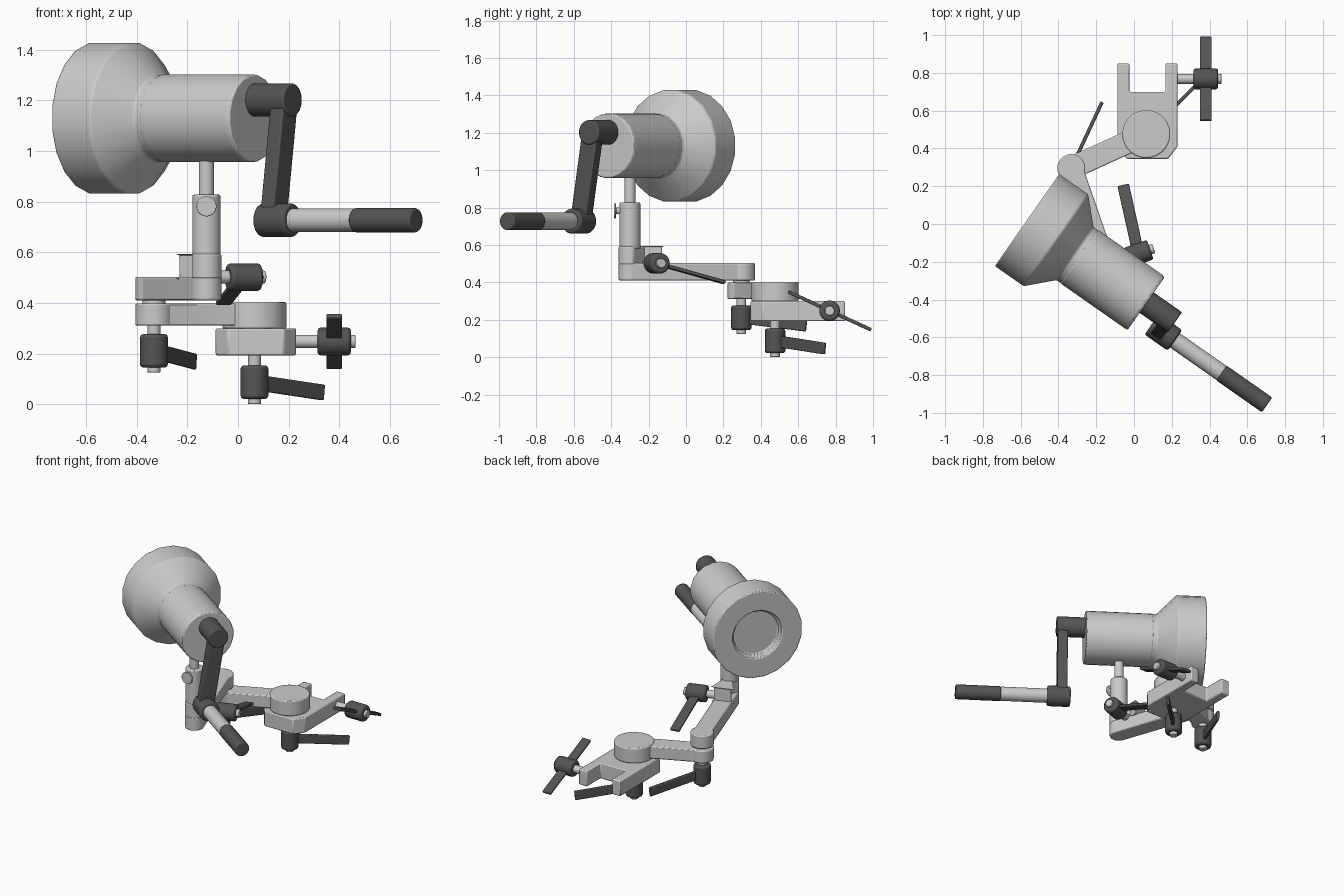
import bpy, bmesh, math
from mathutils import Vector as V, Matrix

if "Cube" in bpy.data.objects:
    bpy.data.objects.remove(bpy.data.objects["Cube"])

dark = bpy.data.materials.new("dark_metal")
dark.diffuse_color = (0.09, 0.09, 0.09, 1)
dark.use_nodes = True
dark.node_tree.nodes["Principled BSDF"].inputs["Base Color"].default_value = dark.diffuse_color
UP = V((0, 0, 1))


def finish(name, bm, mat=None, bevel=0.007):
    bmesh.ops.recalc_face_normals(bm, faces=bm.faces)
    me = bpy.data.meshes.new(name)
    bm.to_mesh(me)
    bm.free()
    ob = bpy.data.objects.new(name, me)
    bpy.context.collection.objects.link(ob)
    if mat:
        me.materials.append(mat)
    bpy.ops.object.select_all(action='DESELECT')
    bpy.context.view_layer.objects.active = ob
    ob.select_set(True)
    bpy.ops.object.shade_smooth_by_angle(angle=math.radians(30))
    if bevel:
        mod = ob.modifiers.new("soft_edges", 'BEVEL')
        mod.width, mod.segments = bevel, 2
        mod.limit_method, mod.angle_limit = 'ANGLE', math.radians(32)
    return ob


def lathe(name, origin, axis, profile, mat=None, sides=32, bevel=0.007):
    """Revolve (distance, radius) pairs about an axis and cap both ends."""
    origin, a = V(origin), V(axis).normalized()
    u = UP if abs(a.z) < 0.9 else V((1, 0, 0))
    u = (u - a * u.dot(a)).normalized()
    w = a.cross(u)
    bm = bmesh.new()
    rings = []
    for s, r in profile:
        angs = [2 * math.pi * (i + 0.5) / sides for i in range(sides)]
        rings.append([bm.verts.new(origin + a * s + (u * math.cos(t) + w * math.sin(t)) * r)
                      for t in angs])
    for p, q in zip(rings, rings[1:]):
        for i in range(sides):
            j = (i + 1) % sides
            bm.faces.new((p[i], p[j], q[j], q[i]))
    bm.faces.new(rings[0])
    bm.faces.new(rings[-1])
    return finish(name, bm, mat, bevel)


def rod(name, origin, axis, s0, s1, r, mat=None, bevel=0.007):
    return lathe(name, origin, axis, [(s0, r), (s1, r)], mat, 32, bevel)


def bar(name, p0, p1, wide_axis, width, thick, mat=None, bevel=0.007):
    """Flat bar between two points, its width lying towards wide_axis."""
    p0, p1 = V(p0), V(p1)
    d = (p1 - p0).normalized()
    w = V(wide_axis)
    w = (w - d * w.dot(d)).normalized()
    t = d.cross(w)
    m = Matrix((d * (p1 - p0).length, w * width, t * thick)).transposed().to_4x4()
    m.translation = (p0 + p1) / 2
    bm = bmesh.new()
    bmesh.ops.create_cube(bm, size=1, matrix=m)
    return finish(name, bm, mat, bevel)


def plate(name, pts, z0, z1):
    """Flat outline raised from z0 to z1."""
    bm = bmesh.new()
    f = bm.faces.new([bm.verts.new((x, y, z0)) for x, y in pts])
    top = bmesh.ops.extrude_face_region(bm, geom=[f])['geom']
    bmesh.ops.translate(bm, vec=(0, 0, z1 - z0),
                        verts=[g for g in top if isinstance(g, bmesh.types.BMVert)])
    return finish(name, bm)


def arc(c, r, heading, half_width, n=22):
    """Round end of a link whose rounded tip points along heading."""
    k = math.pi - math.asin(min(1, half_width / r))
    return [(c[0] + r * math.cos(heading + k * (2 * i / n - 1)),
             c[1] + r * math.sin(heading + k * (2 * i / n - 1))) for i in range(n + 1)]


def link(name, a, ra, b, rb, hw, z0, z1):
    h = math.atan2(b[1] - a[1], b[0] - a[0])
    plate(name, arc(a, ra, h + math.pi, hw) + arc(b, rb, h, hw), z0, z1)


def lever(name, centre, axis, inner, outer, ends):
    """Threaded rod, dark hub and flat handle running to one or two ends."""
    c, a = V(centre), V(axis).normalized()
    rod(name + "_rod", c, a, -inner, outer, 0.026, bevel=0.004)
    rod(name + "_hub", c, a, -0.066, 0.066, 0.055, dark, 0.012)
    start = c if len(ends) == 1 else V(ends[1])
    bar(name + "_handle", start, ends[0], a, 0.062, 0.019, dark, 0.005)


pivot, elbow, post = (0.065, 0.476), (-0.332, 0.296), (-0.125, -0.30)

# forked clamp with its pivot disc
half = [(0.11, 0.345), (0.159, 0.41), (0.159, 0.85), (0.096, 0.85), (0.096, 0.70)]
fork = [(0.071 + x, y) for x, y in half] + [(0.071 - x, y) for x, y in reversed(half)]
plate("clamp_fork", fork, 0.193, 0.30)
rod("pivot_disc", (*pivot, 0), UP, 0.298, 0.403, 0.127)

# two linked arms and the split boss under the post
link("lower_arm", elbow, 0.074, pivot, 0.066, 0.06, 0.31, 0.398)
rod("elbow_pin", (*elbow, 0), UP, 0.36, 0.45, 0.045, bevel=0)
link("upper_arm", elbow, 0.074, post, 0.06, 0.06, 0.41, 0.503)
along = (V(elbow) - V(post)).normalized()
side = V((along.y, -along.x))
far = V(post) + along * 0.163
heading = math.atan2(-along.y, -along.x)
plate("post_boss", arc(post, 0.06, heading, 0.06)
      + [tuple(far - side * 0.06), tuple(far + side * 0.06)], 0.495, 0.594)

# telescoping post with a thumb screw
rod("post_sleeve", (*post, 0), UP, 0.58, 0.828, 0.056)
rod("post_rod", (*post, 0), UP, 0.80, 1.0, 0.03)
lathe("thumb_screw", (post[0], post[1], 0.782), (0, -1, 0),
      [(0.04, 0.018), (0.074, 0.018), (0.074, 0.04), (0.086, 0.04)], None, 24, 0.003)

# clamping levers
lever("pivot_lever", (*pivot, 0.087), (0, 0, -1), 0.14, 0.087, [(0.337, 0.742, 0.046)])
lever("elbow_lever", (*elbow, 0.211), (0, 0, -1), 0.13, 0.086, [(-0.17, 0.643, 0.168)])
lever("fork_lever", (0.38, 0.768, 0.248), (1, 0, 0), 0.18, 0.084,
      [(0.38, 0.99, 0.146), (0.38, 0.546, 0.35)])
hub = V(post) + along * 0.086 + side * 0.187
lever("post_lever", (*hub, 0.502), (*side, 0), 0.16, 0.086, [(-0.057, 0.206, 0.40)])

# head: housing with a recessed front
ang = math.radians(-35)
axis = V((math.cos(ang), math.sin(ang), 0))
across = V((-axis.y, axis.x, 0))
face = V((-0.566, 0.021, 1.13))
lathe("head_housing", face, axis,
      [(0.045, 0.152), (0.022, 0.152), (0.022, 0.165), (0, 0.165), (0, 0.301),
       (0.186, 0.301), (0.31, 0.173), (0.77, 0.173)], None, 20, 0.01)
rod("rear_cover", face, axis, 0.33, 0.77, 0.174, None, 0.014)

# crank with turning handle
top = face + UP * 0.072 + across * 0.005
low = face - UP * 0.403 - across * 0.073
rod("crank_shaft", top, axis, 0.75, 0.952, 0.066, dark)
bar("crank_arm", top + axis * 0.912, low + axis * 0.912, axis, 0.065, 0.10, dark)
rod("crank_hub", low, axis, 0.857, 1.007, 0.067, dark, 0.012)
rod("handle_shaft", low, axis, 0.95, 1.31, 0.046, None, 0.004)
rod("handle_grip", low, axis, 1.308, 1.602, 0.048, dark)
